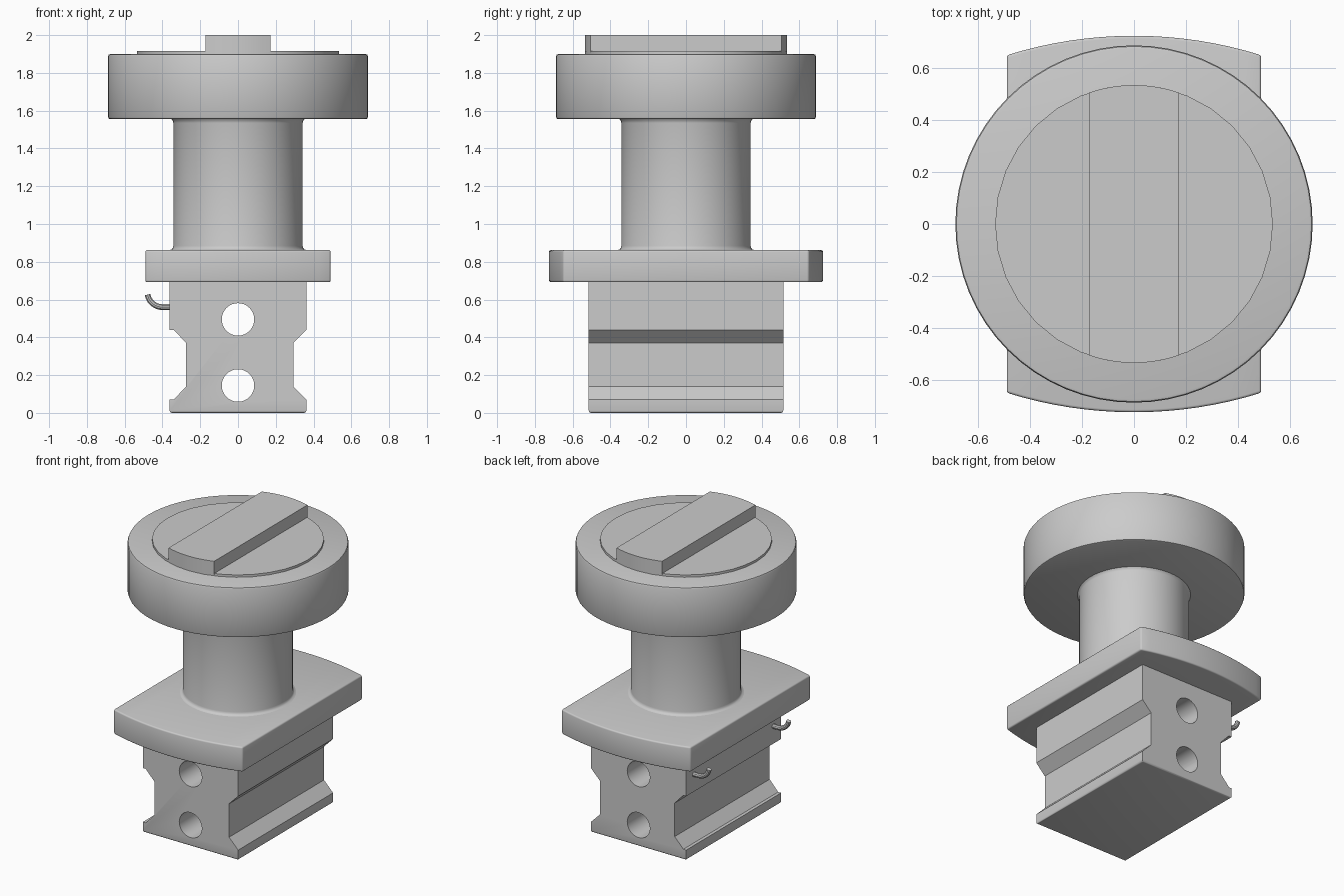
import bpy, bmesh, math

if "Cube" in bpy.data.objects:
    bpy.data.objects.remove(bpy.data.objects["Cube"], do_unlink=True)

# Single grey material
grey = bpy.data.materials.new("light grey")
grey.use_nodes = True
grey.diffuse_color = (0.6, 0.6, 0.6, 1)
grey.node_tree.nodes["Principled BSDF"].inputs["Base Color"].default_value = (0.6, 0.6, 0.6, 1)


def activate(obj):
    bpy.ops.object.select_all(action='DESELECT')
    obj.select_set(True)
    bpy.context.view_layer.objects.active = obj


def add_object(name, bm):
    bmesh.ops.recalc_face_normals(bm, faces=bm.faces)
    mesh = bpy.data.meshes.new(name)
    bm.to_mesh(mesh)
    bm.free()
    obj = bpy.data.objects.new(name, mesh)
    bpy.context.collection.objects.link(obj)
    mesh.materials.append(grey)
    return obj


def smooth(obj):
    activate(obj)
    bpy.ops.object.shade_smooth_by_angle(angle=math.radians(35))


def prism(outline, sweep):
    """Extrude a closed 3D outline along the sweep vector."""
    bm = bmesh.new()
    face = bm.faces.new([bm.verts.new(p) for p in outline])
    grown = bmesh.ops.extrude_face_region(bm, geom=[face])["geom"]
    verts = [g for g in grown if isinstance(g, bmesh.types.BMVert)]
    bmesh.ops.translate(bm, verts=verts, vec=sweep)
    return bm


def round_edges(bm, edges, size):
    bmesh.ops.bevel(bm, geom=edges, offset=size, segments=3, profile=0.5, affect='EDGES')


def arc_slab(half_width, reach, radius, z0, z1, steps=16):
    """Straight-sided slab whose front and back ends are arcs."""
    end = []
    for i in range(steps + 1):
        x = half_width * (1 - 2 * i / steps)
        end.append((x, reach - radius + math.sqrt(radius ** 2 - x ** 2), z0))
    return prism(end + [(-x, -y, z) for x, y, z in end], (0, 0, z1 - z0))


def lathe(name, profile, segments):
    """Spin a radius/height profile around z and cap both ends."""
    bm = bmesh.new()
    rings = []
    for r, z in profile:
        angles = [2 * math.pi * i / segments for i in range(segments)]
        rings.append([bm.verts.new((r * math.cos(a), r * math.sin(a), z)) for a in angles])
    for low, high in zip(rings, rings[1:]):
        for i in range(segments):
            j = (i + 1) % segments
            bm.faces.new((low[i], low[j], high[j], high[i]))
    bm.faces.new(rings[0])
    bm.faces.new(rings[-1])
    smooth(add_object(name, bm))


# Grooved base block; the grooves on the hook side are slightly deeper
right = [(0.362, 0), (0.362, 0.07), (0.293, 0.14), (0.293, 0.37), (0.362, 0.44), (0.362, 0.70)]
left = [(-0.362, 0.70), (-0.362, 0.44), (-0.34, 0.44), (-0.275, 0.37),
        (-0.275, 0.14), (-0.34, 0.07), (-0.362, 0.07), (-0.362, 0)]
bm = prism([(x, -0.515, z) for x, z in right + left], (0, 1.03, 0))
round_edges(bm, [e for e in bm.edges if all(v.co.z < 0.001 for v in e.verts)], 0.012)
block = add_object("base_block", bm)

# Two round holes running front to back
for z in (0.145, 0.495):
    bpy.ops.mesh.primitive_cylinder_add(vertices=32, radius=0.086, depth=2,
                                        location=(0, 0, z), rotation=(math.pi / 2, 0, 0))
    cutter = bpy.context.object
    cutter.data.materials.append(grey)
    activate(block)
    cut = block.modifiers.new("hole", 'BOOLEAN')
    cut.operation = 'DIFFERENCE'
    cut.solver = 'EXACT'
    cut.object = cutter
    bpy.ops.object.modifier_apply(modifier=cut.name)
    bpy.data.objects.remove(cutter, do_unlink=True)
smooth(block)

# Flange plate with bowed ends
bm = arc_slab(0.49, 0.725, 1.64, 0.692, 0.862)
round_edges(bm, [e for e in bm.edges if e.calc_face_angle(0) > 0.6], 0.01)
smooth(add_object("flange_plate", bm))

# Round post with small fillets at both ends
lathe("post", [(0.362, 0.85), (0.362, 0.862), (0.351, 0.866), (0.345, 0.873), (0.342, 0.884),
               (0.342, 1.535), (0.345, 1.546), (0.352, 1.555), (0.352, 1.57)], 64)

# Wide head with softened rims
lathe("head_disc", [(0.677, 1.555), (0.684, 1.558), (0.688, 1.567),
                    (0.688, 1.888), (0.684, 1.897), (0.675, 1.9)], 64)
lathe("raised_disc", [(0.535, 1.89), (0.535, 1.916)], 32)

# Grip bar across the top
smooth(add_object("grip_bar", arc_slab(0.173, 0.535, 0.535, 1.91, 2.0, 8)))

# Two small curled hooks on one side
for name, y in (("front_hook", -0.432), ("back_hook", 0.432)):
    path = [(-0.33, y, 0.56)]
    for i in range(9):
        a = math.radians(270 - 10 * i)
        path.append((-0.40 + 0.08 * math.cos(a), y, 0.64 + 0.08 * math.sin(a)))
    curve = bpy.data.curves.new(name, 'CURVE')
    curve.dimensions = '3D'
    curve.bevel_depth = 0.016
    curve.bevel_resolution = 3
    curve.use_fill_caps = True
    spline = curve.splines.new('POLY')
    spline.points.add(len(path) - 1)
    for point, co in zip(spline.points, path):
        point.co = (*co, 1)
    curve.materials.append(grey)
    hook = bpy.data.objects.new(name, curve)
    bpy.context.collection.objects.link(hook)
    activate(hook)
    bpy.ops.object.convert(target='MESH')
    smooth(bpy.context.object)
